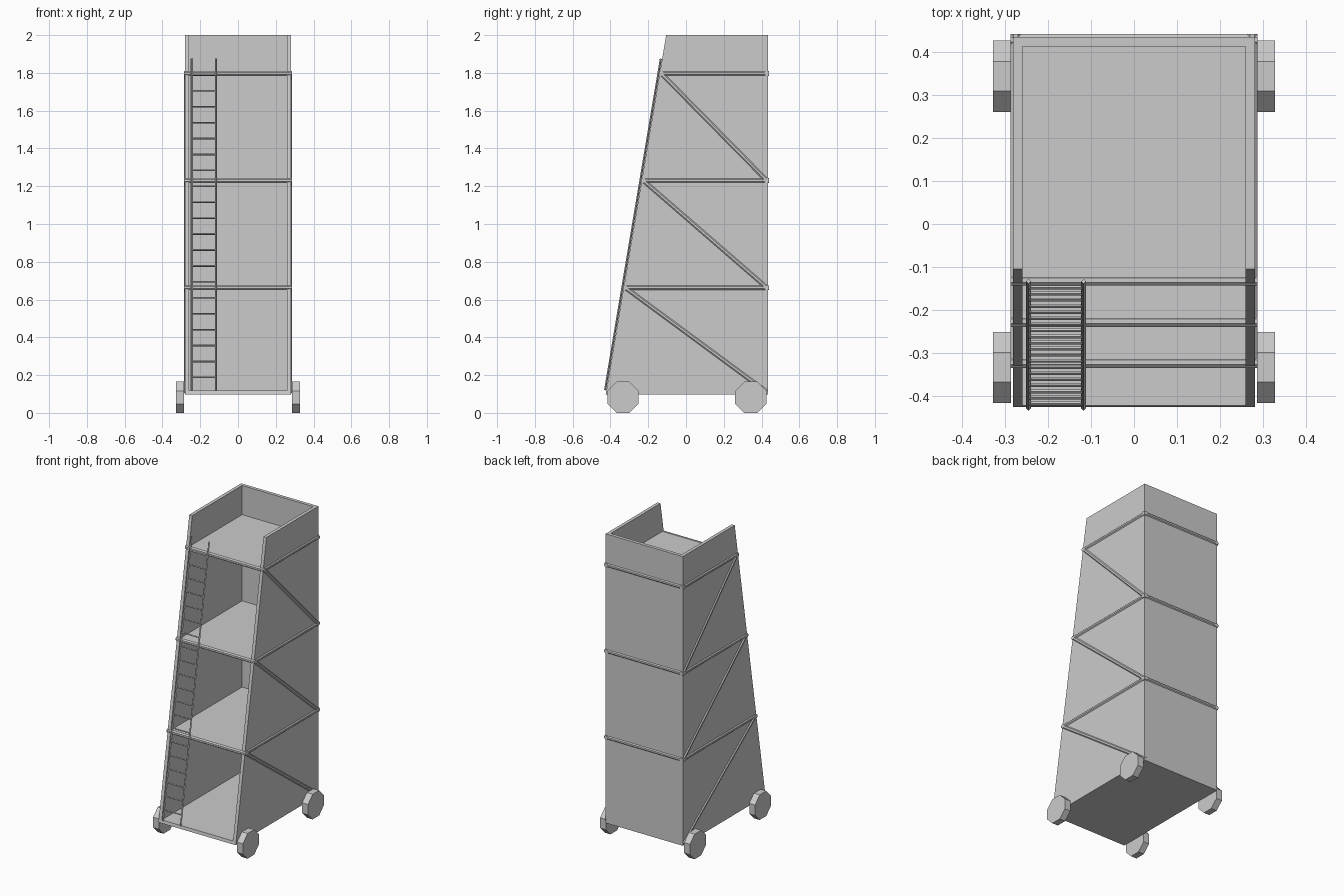
import bpy
import bmesh
import math
from mathutils import Vector, Matrix

if "Cube" in bpy.data.objects:
    bpy.data.objects.remove(bpy.data.objects["Cube"], do_unlink=True)

grey = bpy.data.materials.new("plain_grey")
grey.use_nodes = True
grey.diffuse_color = (0.6, 0.6, 0.6, 1)
grey.node_tree.nodes["Principled BSDF"].inputs["Base Color"].default_value = (0.6, 0.6, 0.6, 1)

HALF_W, WALL = 0.281, 0.022
BACK = 0.4345
BOTTOM, TOP = 0.098, 2.0
FLOORS = [0.663, 1.23, 1.797]
BEAM_R = 0.0125
BEAM_X, BEAM_Y = HALF_W - 0.0065, BACK - 0.0065


def front(z):
    """Depth of the sloping front at height z."""
    return -0.425 + 0.32 * (z - BOTTOM) / (TOP - BOTTOM)


def finish(name, bm):
    bmesh.ops.recalc_face_normals(bm, faces=bm.faces)
    mesh = bpy.data.meshes.new(name)
    bm.to_mesh(mesh)
    bm.free()
    mesh.materials.append(grey)
    obj = bpy.data.objects.new(name, mesh)
    bpy.context.collection.objects.link(obj)
    return obj


def prism(name, profile, x0, x1):
    """Extrude a (y, z) profile along x."""
    bm = bmesh.new()
    face = bm.faces.new([bm.verts.new((x0, y, z)) for y, z in profile])
    ext = bmesh.ops.extrude_face_region(bm, geom=[face])
    verts = [v for v in ext["geom"] if isinstance(v, bmesh.types.BMVert)]
    bmesh.ops.translate(bm, verts=verts, vec=(x1 - x0, 0, 0))
    return finish(name, bm)


def sloped(name, z0, z1, y_back, x0, x1):
    return prism(name, [(front(z0), z0), (y_back, z0), (y_back, z1), (front(z1), z1)], x0, x1)


def rod(name, a, b, apothem, sides=8, flat=True):
    """Straight bar with a regular cross-section between two points."""
    a, b = Vector(a), Vector(b)
    turn = math.pi / sides if flat else 0
    radius = apothem / math.cos(math.pi / sides) if flat else apothem
    bm = bmesh.new()
    bmesh.ops.create_cone(bm, cap_ends=True, segments=sides, radius1=radius,
                          radius2=radius, depth=(b - a).length)
    rot = (b - a).to_track_quat('Z', 'Y').to_matrix().to_4x4()
    bm.transform(Matrix.Translation((a + b) / 2) @ rot @ Matrix.Rotation(turn, 4, 'Z'))
    return finish(name, bm)


# Walls, open at the front
for side, s in (("left", 1), ("right", -1)):
    sloped(f"{side}_wall", BOTTOM, TOP, BACK, s * (HALF_W - WALL), s * HALF_W)
inner = HALF_W - WALL
prism("back_wall", [(BACK - WALL, BOTTOM), (BACK, BOTTOM), (BACK, TOP), (BACK - WALL, TOP)],
      -inner, inner)

# Floors
sloped("base_floor", BOTTOM, BOTTOM + 0.021, BACK - WALL, -inner, inner)
for i, z in enumerate(FLOORS):
    sloped(f"floor_{i + 1}", z - 0.011, z + 0.011, BACK - WALL, -inner, inner)

# Beams around each floor, with a diagonal brace below on both sides
for i, z in enumerate(FLOORS):
    y = front(z) + 0.0085
    below = FLOORS[i - 1] if i else BOTTOM + BEAM_R
    ends = BEAM_X + BEAM_R
    rod(f"front_beam_{i + 1}", (-ends, y, z), (ends, y, z), BEAM_R)
    rod(f"back_beam_{i + 1}", (-ends, BEAM_Y, z), (ends, BEAM_Y, z), BEAM_R)
    for side, s in (("left", 1), ("right", -1)):
        x = s * BEAM_X
        rod(f"{side}_beam_{i + 1}", (x, y, z), (x, BEAM_Y + BEAM_R, z), BEAM_R)
        rod(f"{side}_brace_{i + 1}", (x, y, z), (x, BEAM_Y, below), BEAM_R)

# Ladder leaning on the front
RAILS = (-0.245, -0.117)
for side, x in zip(("right", "left"), RAILS):
    low, high = 0.12, 1.875
    rod(f"ladder_{side}_rail", (x, front(low) - 0.007, low), (x, front(high) - 0.007, high),
        0.0055, 4, False)
for i in range(20):
    z = 0.188 + i * 0.0843
    y = front(z) - 0.007
    rod(f"ladder_rung_{i + 1}", (RAILS[0], y, z), (RAILS[1], y, z), 0.0045, 4, False)

# Eight-sided wheels
for end, y in (("front", -0.333), ("back", 0.343)):
    for side, s in (("left", 1), ("right", -1)):
        rod(f"{end}_{side}_wheel", (s * (HALF_W + 0.004), y, 0.0825),
            (s * 0.327, y, 0.0825), 0.0825)
